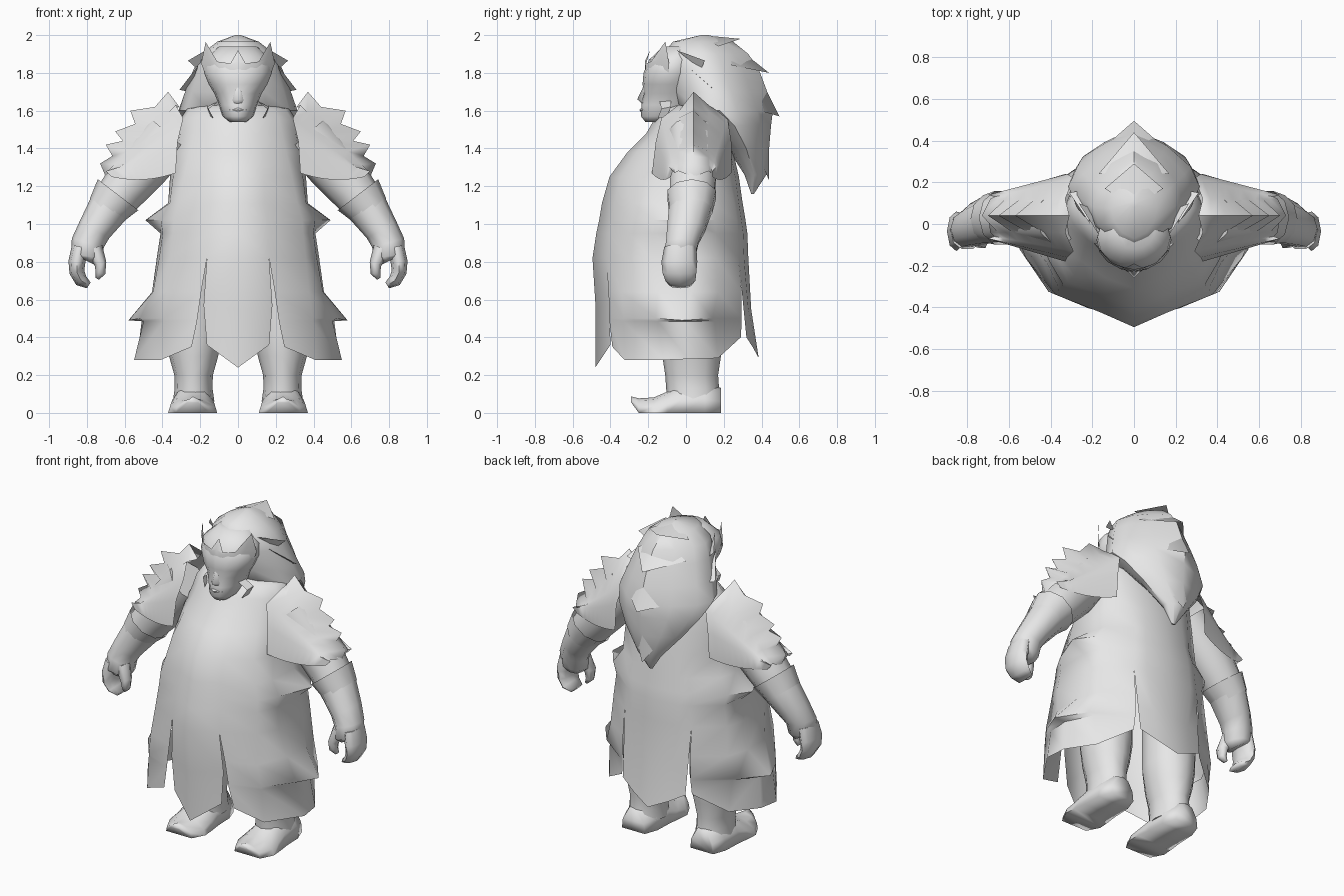
import bpy, bmesh, math
from mathutils import Vector

grey = bpy.data.materials.new("plain_grey")
grey.diffuse_color = (0.8, 0.8, 0.8, 1)


def skin(bm, rows, closed):
    """Join rows of points with faces."""
    vs = [[bm.verts.new(p) for p in r] for r in rows]
    n = len(rows[0])
    for a, b in zip(vs, vs[1:]):
        for i in range(n if closed else n - 1):
            j = (i + 1) % n
            bm.faces.new((a[i], a[j], b[j], b[i]))
    return vs


def finish(name, bm, mirror, angle=60):
    bmesh.ops.remove_doubles(bm, verts=bm.verts, dist=0.0005)
    bmesh.ops.recalc_face_normals(bm, faces=bm.faces)
    me = bpy.data.meshes.new(name)
    bm.to_mesh(me)
    bm.free()
    me.materials.append(grey)
    me.shade_smooth()
    me.set_sharp_from_angle(angle=math.radians(angle))
    ob = bpy.data.objects.new(name, me)
    bpy.context.collection.objects.link(ob)
    if mirror:
        ob.modifiers.new("mirror", 'MIRROR').use_mirror_merge = True


def loft(name, rows, caps=(True, True), mirror=False, angle=60):
    bm = bmesh.new()
    vs = skin(bm, rows, True)
    for cap, ring in zip(caps, (vs[0], vs[-1])):
        if cap:
            bm.faces.new(ring)
    finish(name, bm, mirror, angle)


def sheet(name, *grids, angle=60):
    """Open half-sheets welded together and mirrored."""
    bm = bmesh.new()
    for rows in grids:
        skin(bm, rows, False)
    finish(name, bm, True, angle)


def oval(z, w, yf, yb, wide=0.5, n=16, cx=0, front=0, back=0):
    """Level ring from yf to yb, widest at a fraction; front/back make it pointed."""
    c = yf + (yb - yf) * wide
    pts = []
    for i in range(n):
        a = 2 * math.pi * i / n
        k, s = math.cos(a), math.sin(a)
        p = front if k > 0 else back
        k = k * (1 - p) + math.copysign(1 - abs(s), k) * p
        pts.append((cx + w * s, c - k * ((c - yf) if k > 0 else (yb - c)), z))
    return pts


def tube(name, path, n=10, caps=(True, True)):
    """Limb along (x, z, y, radius in xz, radius in y), mirrored to both sides."""
    rows = []
    for i, (x, z, y, r, ry) in enumerate(path):
        p, q = path[max(i - 1, 0)], path[min(i + 1, len(path) - 1)]
        t = Vector((q[0] - p[0], q[1] - p[1])).normalized()
        rows.append([(x - t.y * r * math.cos(a), y + ry * math.sin(a), z + t.x * r * math.cos(a))
                     for a in (2 * math.pi * k / n for k in range(n))])
    loft(name, rows, caps=caps, mirror=True, angle=80)


# Robe: half body with a squarer belly and flared hip fold, then panels split by slits
body = [oval(*r, wide=.64, front=.2)[:9] for r in (
    (1.65, .05, .0, .12), (1.63, .18, -.07, .16), (1.61, .27, -.12, .19), (1.55, .31, -.17, .21),
    (1.48, .33, -.21, .23), (1.38, .345, -.31, .25), (1.25, .36, -.405, .28), (1.11, .37, -.445, .30),
    (1.02, .405, -.46, .315), (.95, .41, -.475, .325), (.82, .43, -.495, .33))]
square = {2: (.055, -.015), 3: (.02, -.05), 5: (.0, .01), 6: (-.07, .035)}
for ring in body:
    f = min(max((1.45 - ring[0][2]) / .35, 0), 1)
    for i, (dx, dy) in square.items():
        x, y, z = ring[i]
        ring[i] = (x + dx * f, y + dy * f, z)
for i, dx in ((3, .015), (4, .085), (5, .03)):
    x, y, z = body[-3][i]
    body[-3][i] = (x + dx, y, z)
hem = body[-1]
front_flap = [hem[:2],
              [(0, -.478, .55), (.182, -.405, .57)],
              [(0, -.48, .24), (.165, -.40, .36)]]
side_panel = [hem[1:7],
              [(.195, -.41, .64), (.375, -.34, .64), (.45, -.15, .64), (.455, .03, .64), (.41, .17, .64), (.235, .295, .64)],
              [(.215, -.405, .50), (.395, -.33, .50), (.52, -.16, .50), (.58, -.02, .49), (.46, .14, .50), (.238, .295, .50)],
              [(.217, -.405, .485), (.395, -.33, .485), (.50, -.15, .485), (.51, -.01, .485), (.43, .15, .485), (.238, .295, .485)],
              [(.245, -.39, .35), (.41, -.325, .28), (.55, -.12, .28), (.535, .01, .285), (.42, .17, .29), (.245, .29, .40)]]
back_flap = [hem[6:],
             [(.225, .305, .55), (.13, .33, .55), (0, .345, .55)],
             [(.22, .32, .40), (.12, .355, .345), (0, .385, .29)]]
sheet("robe", body, front_flap, side_panel, back_flap, angle=70)

# Legs and upturned shoes
loft("leg", [oval(z, w, cy - d, cy + d, n=12, cx=.235) for z, w, cy, d in (
    (.80, .15, .03, .17), (.42, .15, .03, .165), (.30, .13, .03, .155),
    (.20, .102, .03, .14), (.13, .10, .035, .14), (.06, .11, .04, .14))], mirror=True)
loft("shoe", [[(.24 - w, y, zb), (.24 - .92 * w, y, zb + (zt - zb) * .5), (.24 - .5 * w, y, zt),
               (.24, y, zt + .012), (.24 + .5 * w, y, zt), (.24 + .92 * w, y, zb + (zt - zb) * .5),
               (.24 + w, y, zb)] for y, w, zb, zt in (
    (.185, .08, 0, .12), (.1, .11, 0, .15), (-.02, .115, 0, .145), (-.1, .125, 0, .10),
    (-.17, .13, 0, .07), (-.25, .09, .0, .065), (-.29, .03, .055, .075))], mirror=True, angle=100)

# Arms, cuffs and curled hands
tube("arm", [(.36, 1.47, .03, .14, .13), (.5, 1.31, .04, .14, .13), (.6, 1.19, .035, .125, .125),
             (.685, 1.085, .025, .11, .12), (.76, .97, .0, .09, .105), (.795, .9, -.02, .088, .09),
             (.80, .83, -.035, .085, .09), (.81, .81, -.03, .06, .07)])
tube("cuff", [(.635, 1.155, .03, .135, .135), (.70, 1.07, .025, .106, .118)], caps=(False, False))
tube("fingers", [(.835, .88, -.03, .045, .085), (.853, .80, -.035, .045, .095), (.853, .745, -.035, .04, .09),
                 (.83, .70, -.03, .035, .08), (.79, .675, -.03, .018, .06)], n=8)
tube("thumb", [(.765, .87, -.06, .05, .05), (.728, .79, -.08, .032, .04), (.728, .74, -.08, .026, .03),
               (.745, .71, -.07, .01, .015)], n=6)

# Shoulder guards: smooth sides with stepped points along the ridge
ridge = [(.31, 1.62), (.37, 1.70), (.44, 1.62), (.57, 1.60), (.545, 1.53), (.65, 1.49),
         (.61, 1.44), (.70, 1.42), (.665, 1.36), (.73, 1.32), (.70, 1.25)]
rows, yc = [], .04
for i, (rx, rz) in enumerate(ridge):
    t = i / (len(ridge) - 1)
    ux, uz = .29 + .38 * t, 1.56 - .29 * t
    mx, mz = .33 + .36 * t, 1.63 - .35 * t
    lx, lz = .33 + .34 * t, 1.27 - .10 * t * (1 - t) - .02 * t
    rows.append([(lx, yc - .22 + .10 * t, lz), (ux + .03, yc - .20 + .09 * t, (uz + lz) / 2 + .02),
                 (ux, yc - .17 + .07 * t, uz), (mx, yc - .08, mz), (rx, yc, rz), (mx, yc + .08, mz),
                 (ux, yc + .18 - .09 * t, uz), (ux + .03, yc + .20 - .10 * t, (uz + lz) / 2 + .02),
                 (lx, yc + .20 - .10 * t, lz)])
sheet("shoulder_guard", rows)

# Head with nose, lips, ear plates and brow crest
loft("head", [oval(*r, wide=.5) for r in (
    (1.54, .045, -.215, -.1), (1.57, .082, -.238, 0), (1.63, .10, -.236, .05), (1.69, .125, -.222, .06),
    (1.74, .155, -.23, .06), (1.80, .18, -.225, .07), (1.87, .175, -.195, .07), (1.94, .1, -.12, .06))])
sheet("nose", [[(0, -.225, 1.73), (.012, -.22, 1.72)], [(0, -.258, 1.66), (.03, -.228, 1.655)],
               [(0, -.23, 1.635), (.02, -.225, 1.637)]])
sheet("lips", [[(0, -.232, 1.62), (.045, -.215, 1.612)], [(0, -.247, 1.605), (.045, -.22, 1.603)],
               [(0, -.234, 1.585), (.04, -.216, 1.592)]])
sheet("ear_plate", [[(.10, -.14, 1.65), (.11, -.08, 1.65)], [(.155, -.13, 1.61), (.165, -.08, 1.62)],
                    [(.13, -.15, 1.56), (.145, -.1, 1.57)]])
sheet("brow_crest", [
    [(0, -.215, 1.78), (.05, -.205, 1.78), (.10, -.18, 1.78), (.14, -.14, 1.78), (.165, -.09, 1.77)],
    [(0, -.218, 1.86), (.04, -.215, 1.84), (.10, -.19, 1.85), (.15, -.145, 1.87), (.195, -.09, 1.85)],
    [(0, -.19, 1.92), (.04, -.21, 1.85), (.11, -.185, 1.86), (.172, -.11, 1.965), (.172, -.108, 1.96)]])

# Hair mass hanging down the back, ridged behind
loft("hair", [oval(*r, wide=.45, n=12, front=.15, back=.45) for r in (
    (2.0, .015, .08, .12), (1.965, .11, -.07, .25), (1.90, .195, -.12, .33), (1.82, .235, -.12, .385),
    (1.70, .28, -.09, .43), (1.60, .315, -.05, .46), (1.52, .285, .10, .45), (1.40, .20, .22, .44),
    (1.26, .08, .31, .425), (1.16, .012, .345, .36))], angle=45)

# Hair spikes: two base points and a tip each
bm = bmesh.new()
for tri in (((0, .08, 2.0), (.14, .17, 1.94), (0, .29, 1.98)),
            ((0, .25, 1.95), (.17, .24, 1.84), (0, .44, 1.80)),
            ((0, .38, 1.80), (.20, .32, 1.62), (0, .495, 1.57)),
            ((0, .44, 1.55), (.13, .36, 1.42), (0, .44, 1.23)),
            ((.17, -.05, 1.92), (.215, .08, 1.82), (.265, .10, 1.865)),
            ((.21, .0, 1.84), (.26, .16, 1.70), (.31, .15, 1.71))):
    bm.faces.new([bm.verts.new(p) for p in tri])
finish("hair_spikes", bm, True)
